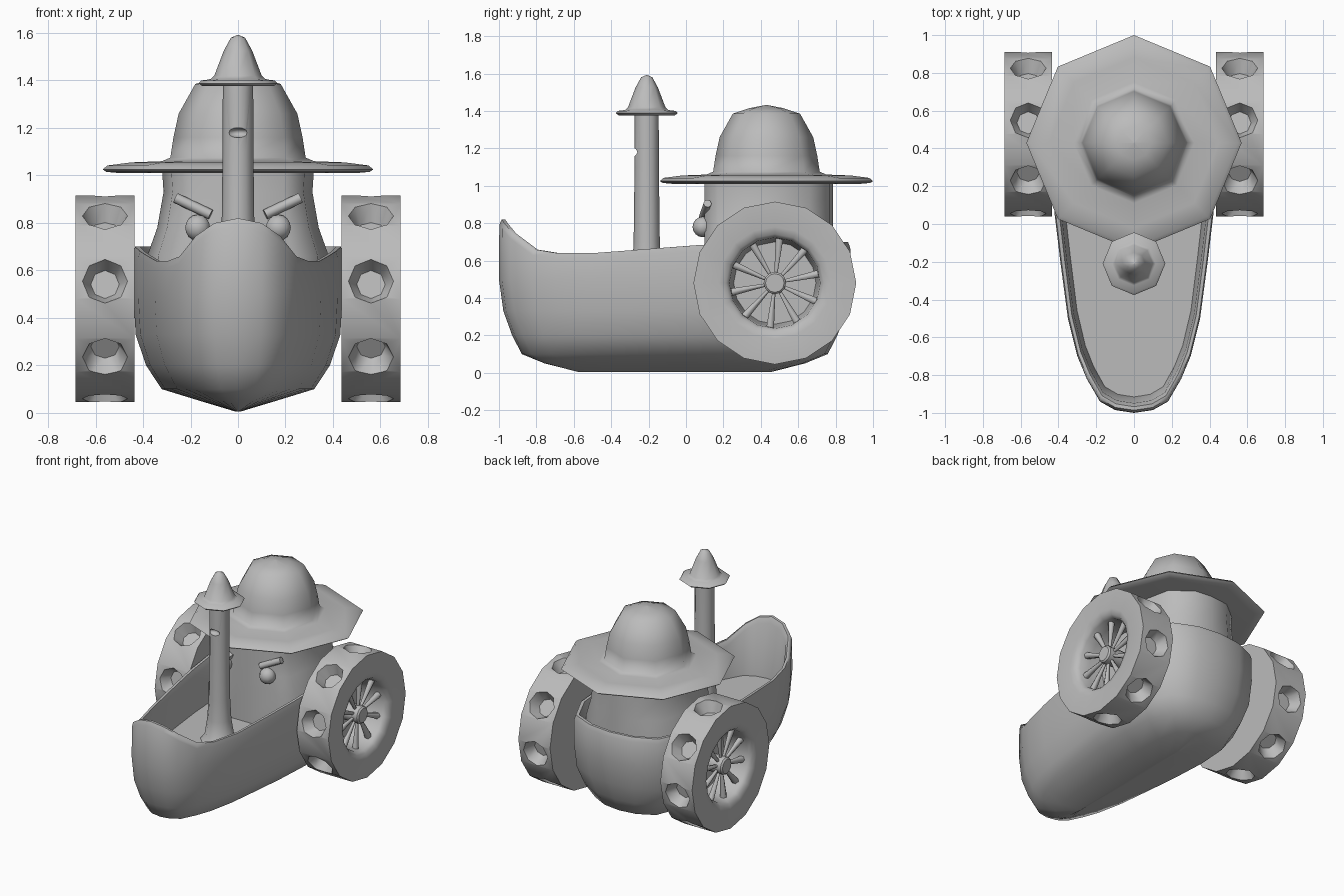
import bpy, bmesh, math
from mathutils import Matrix, Vector

if "Cube" in bpy.data.objects:
    bpy.data.objects.remove(bpy.data.objects["Cube"])

grey = bpy.data.materials.new("plain_grey")
grey.diffuse_color = (0.5, 0.5, 0.5, 1)
grey.use_nodes = True
grey.node_tree.nodes["Principled BSDF"].inputs["Base Color"].default_value = grey.diffuse_color


def finish(name, bm, angle=60, mirror=False, cutter=None, material=True):
    """Turn a bmesh into a finished, smooth-shaded object."""
    bmesh.ops.remove_doubles(bm, verts=bm.verts, dist=1e-4)
    bmesh.ops.recalc_face_normals(bm, faces=bm.faces)
    me = bpy.data.meshes.new(name)
    bm.to_mesh(me)
    bm.free()
    ob = bpy.data.objects.new(name, me)
    bpy.context.collection.objects.link(ob)
    if material:
        me.materials.append(grey)
    bpy.ops.object.select_all(action='DESELECT')
    ob.select_set(True)
    bpy.context.view_layer.objects.active = ob
    if cutter:
        mod = ob.modifiers.new("cut", 'BOOLEAN')
        mod.operation, mod.object, mod.solver = 'DIFFERENCE', cutter, 'EXACT'
        bpy.ops.object.modifier_apply(modifier=mod.name)
    if mirror:
        mod = ob.modifiers.new("mirror", 'MIRROR')
        mod.use_mirror_merge = False
        bpy.ops.object.modifier_apply(modifier=mod.name)
    bpy.ops.object.shade_smooth_by_angle(angle=math.radians(angle))
    return ob


def helper(name, bm):
    ob = finish(name, bm, material=False)
    ob.hide_render = True
    ob.hide_set(True)
    return ob


def loft(bm, rings, caps=True):
    """Skin a list of equally long closed rings of points."""
    rows = [[bm.verts.new(p) for p in ring] for ring in rings]
    n = len(rows[0])
    for a, b in zip(rows, rows[1:]):
        for i in range(n):
            j = (i + 1) % n
            bm.faces.new((a[i], a[j], b[j], b[i]))
    if caps:
        bm.faces.new(rows[0])
        bm.faces.new(rows[-1])


def lathe(bm, profile, n, matrix):
    """Revolve (radius, height) points about the local z axis."""
    rings = []
    for r, h in profile:
        r = max(r, 0.002)
        rings.append([matrix @ Vector((r * math.cos(i * math.tau / n),
                                       r * math.sin(i * math.tau / n), h)) for i in range(n)])
    loft(bm, rings)


def rod(bm, a, b, r1, r2, n=8):
    """Tapered rod between two points."""
    a, b = Vector(a), Vector(b)
    rot = (b - a).to_track_quat('Z', 'Y').to_matrix().to_4x4()
    lathe(bm, [(r1, 0), (r2, (b - a).length)], n, Matrix.Translation(a) @ rot)


def both_sides(half):
    return half + [(-x, y) for x, y in reversed(half) if x > 0]


# Hull: open shell with a raised bow and a sunken deck
plan = both_sides([(0, -1), (.1, -.985), (.18, -.94), (.25, -.82), (.3, -.7), (.35, -.5),
                   (.39, -.2), (.42, .05), (.44, .35), (.42, .6), (.33, .79), (.17, .86), (0, .88)])


def sheer(x, y):
    bow = max(0, min(1, (-y - .72) / .28))
    return .64 + .18 * bow ** 2.2 + .06 * max(0, min(1, (y + .5) / .8))


def hull_ring(sx, sy, z):
    return [(x * sx, -.06 + (y + .06) * sy, sheer(x, y) + z[0] if isinstance(z, tuple) else z)
            for x, y in plan]


bm = bmesh.new()
loft(bm, [hull_ring(*r) for r in [
    (.02, .55, .005), (.36, .74, .05), (.73, .87, .1), (.88, .925, .2), (.98, .975, .33),
    (1, 1, .5), (1, .998, (-.03,)), (.985, .985, (0,)), (.94, .965, (0,)),
    (.91, .945, (-.04,)), (.86, .91, .40)]])
finish("hull", bm)

# Cabin: rounded box flaring towards the deck
cabin = both_sides([(0, .1), (.2, .1), (.29, .17), (.33, .43), (.28, .66), (.14, .77), (0, .785)])
bm = bmesh.new()
loft(bm, [[(x * s, y, z) for x, y in cabin] for s, z in
          [(1.17, .39), (1.16, .66), (1.03, .78), (.95, .93), (.97, 1.03)]])
finish("cabin", bm, 50)

# Cabin hat with a broad octagonal brim
bm = bmesh.new()
lathe(bm, [(0, 1.01), (.5, 1.01), (.555, 1.015), (.57, 1.025), (.55, 1.042), (.45, 1.055),
           (.32, 1.06), (.285, 1.075), (.272, 1.16), (.25, 1.26), (.18, 1.385), (.09, 1.415),
           (0, 1.432)], 8, Matrix.Translation((0, .43, 0)))
finish("cabin_hat", bm)

# Eyes and slanted brows
bm = bmesh.new()
bmesh.ops.create_uvsphere(bm, u_segments=10, v_segments=8, radius=.055,
                          matrix=Matrix.Translation((.17, .09, .78)))
finish("eyes", bm, mirror=True)
bm = bmesh.new()
rod(bm, (.115, .09, .835), (.262, .115, .905), .022, .022)
finish("brows", bm, mirror=True)

# Chimney pipe with a flared foot and a small vent
vent = (0, -.285, 1.18)
bm = bmesh.new()
bmesh.ops.create_uvsphere(bm, u_segments=8, v_segments=6, radius=1,
                          matrix=Matrix.Translation(vent) @ Matrix.Diagonal((.05, .045, .022, 1)))
vent_cutter = helper("vent_cutter", bm)
bm = bmesh.new()
lathe(bm, [(.13, .39), (.095, .44), (.078, .55), (.07, .7), (.065, 1.1), (.064, 1.385)], 12,
      Matrix.Translation((0, -.21, 0)))
finish("chimney", bm, cutter=vent_cutter)

# Chimney cap
bm = bmesh.new()
lathe(bm, [(0, 1.376), (.15, 1.376), (.166, 1.388), (.155, 1.4), (.115, 1.405), (.1, 1.42),
           (.06, 1.525), (.03, 1.58), (0, 1.592)], 8, Matrix.Translation((0, -.21, 0)))
finish("chimney_cap", bm)

# Wheels: dished discs with eight pockets in the tread
CY, CZ = .475, .48
axle = Matrix.Translation((0, CY, CZ)) @ Matrix.Rotation(math.pi / 2, 4, 'Y')
bm = bmesh.new()
for i in range(8):
    a = math.radians(10 + 45 * i)
    d = Vector((0, -math.cos(a), math.sin(a)))
    c = Vector((.56, CY, CZ))
    rod(bm, c + d * .35, c + d * .46, .06, .11)
pockets = helper("tread_cutter", bm)
bm = bmesh.new()
lathe(bm, [(0, .435), (.435, .435), (.435, .685), (.3, .685), (.262, .675), (.243, .65),
           (.235, .58), (.22, .48), (0, .48)], 16, axle)
finish("wheels", bm, 50, mirror=True, cutter=pockets)

# Tapered spokes
bm = bmesh.new()
for i in range(10):
    a = math.radians(12 + 36 * i)
    d = Vector((0, math.cos(a), math.sin(a)))
    c = Vector((.61, CY, CZ))
    rod(bm, c + d * .04, c + d * .245, .009, .024, 6)
finish("spokes", bm, mirror=True)

# Hubs and the axle joining the wheels to the hull
bm = bmesh.new()
lathe(bm, [(0, .46), (.06, .46), (.06, .645), (.05, .655), (0, .655)], 12, axle)
finish("hubs", bm, 40, mirror=True)
bm = bmesh.new()
lathe(bm, [(.07, -.45), (.07, .45)], 12, axle)
finish("axle", bm, 40)
